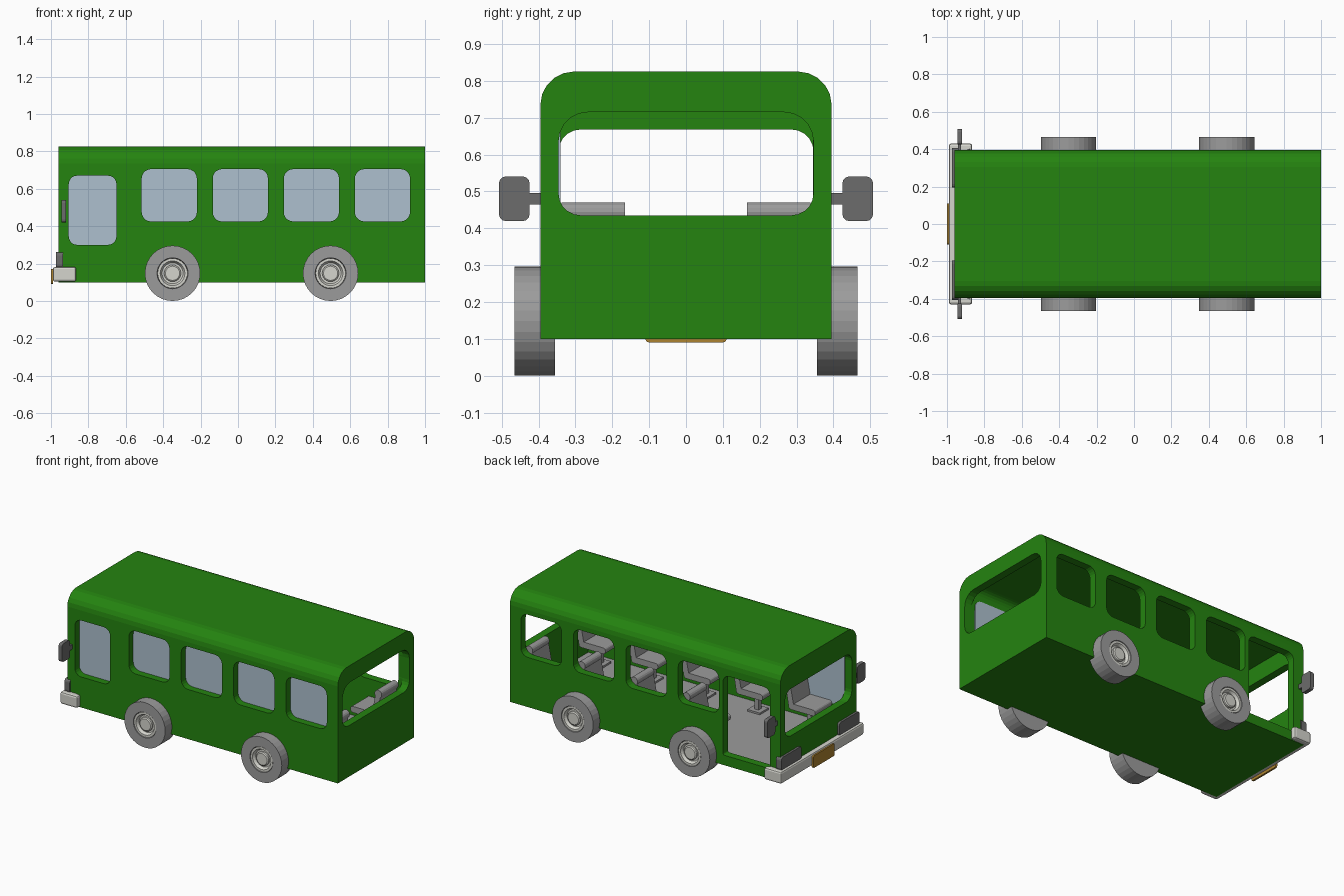
import bpy, bmesh, math
from mathutils import Vector

if "Cube" in bpy.data.objects:
    bpy.data.objects.remove(bpy.data.objects["Cube"])


def material(name, rgb):
    m = bpy.data.materials.new(name)
    m.diffuse_color = (*rgb, 1)
    m.use_nodes = True
    m.node_tree.nodes["Principled BSDF"].inputs["Base Color"].default_value = m.diffuse_color
    return m


GREEN = material("body green", (0.018, 0.23, 0.005))
GLASS = material("pale blue glass", (0.42, 0.53, 0.62))
GREY = material("mid grey", (0.33, 0.33, 0.33))
DARK = material("dark grey", (0.15, 0.15, 0.15))
WHITE = material("off white", (0.66, 0.66, 0.61))
AMBER = material("plate amber", (0.42, 0.23, 0.03))


def rounded(a0, a1, b0, b1, r_low, r_top=None, seg=5):
    """Rounded rectangle outline with separate lower and upper radii."""
    r_top = r_low if r_top is None else r_top
    pts = []
    for a, b, r, start, sa, sb in ((a1, b1, r_top, 0, -1, -1), (a0, b1, r_top, 90, 1, -1),
                                   (a0, b0, r_low, 180, 1, 1), (a1, b0, r_low, 270, -1, 1)):
        for i in range(seg + 1 if r else 1):
            t = math.radians(start + 90 * i / seg)
            pts.append((a + sa * r + r * math.cos(t), b + sb * r + r * math.sin(t)))
    return pts


def prism(name, outline, axis, lo, hi, mat, bevel=0):
    """Extrude a 2D outline along the x, y or z axis."""
    place = {"x": lambda a, b, c: (c, a, b), "y": lambda a, b, c: (a, c, b),
             "z": lambda a, b, c: (a, b, c)}[axis]
    bm = bmesh.new()
    ends = [[bm.verts.new(place(a, b, c)) for a, b in outline] for c in (lo, hi)]
    bm.faces.new(ends[0])
    bm.faces.new(ends[1])
    n = len(outline)
    for i in range(n):
        j = (i + 1) % n
        bm.faces.new((ends[0][i], ends[0][j], ends[1][j], ends[1][i]))
    if bevel:
        bmesh.ops.bevel(bm, geom=bm.edges[:], offset=bevel, segments=2, affect='EDGES', profile=0.5)
    return finish(name, bm, mat)


def finish(name, bm, mat):
    bmesh.ops.recalc_face_normals(bm, faces=bm.faces[:])
    me = bpy.data.meshes.new(name)
    bm.to_mesh(me)
    bm.free()
    me.materials.append(mat)
    ob = bpy.data.objects.new(name, me)
    bpy.context.collection.objects.link(ob)
    return ob


def box(name, x0, x1, y0, y1, z0, z1, mat, bevel=0):
    return prism(name, [(x0, y0), (x1, y0), (x1, y1), (x0, y1)], "z", z0, z1, mat, bevel)


def lathe(name, profile, centre, side, mat, seg=32):
    """Spin (radius, y) points round the wheel axle."""
    bm = bmesh.new()
    rings = []
    for r, y in profile:
        rings.append([bm.verts.new((centre[0] + r * math.cos(2 * math.pi * i / seg), side * y,
                                    centre[1] + r * math.sin(2 * math.pi * i / seg)))
                      for i in range(seg)])
    for p, q in zip(rings, rings[1:]):
        for i in range(seg):
            j = (i + 1) % seg
            bm.faces.new((p[i], p[j], q[j], q[i]))
    bm.faces.new(rings[0])
    bm.faces.new(rings[-1])
    return finish(name, bm, mat)


# Body shell: rounded-roof prism, hollowed, with window and door openings
body = prism("body", rounded(-0.395, 0.395, 0.10, 0.825, 0, 0.09), "x", -0.96, 1.0, GREEN)
cutters = [prism("cavity_cutter", rounded(-0.345, 0.345, 0.15, 0.78, 0, 0.05), "x", -0.91, 0.95, GREEN)]
side_windows = [(-0.515 + 0.38 * i, -0.22 + 0.38 * i, 0.425, 0.705) for i in range(4)]
driver_window = (-0.905, -0.65, 0.30, 0.67)
for w in side_windows:
    for lo, hi in ((-0.5, -0.3), (0.3, 0.5)):
        cutters.append(prism("window_cutter", rounded(*w, 0.05), "y", lo, hi, GREEN))
cutters.append(prism("driver_window_cutter", rounded(*driver_window, 0.045), "y", -0.5, -0.3, GREEN))
cutters.append(prism("door_cutter", rounded(-0.885, -0.545, 0.165, 0.69, 0.012, 0.045), "y", 0.3, 0.5, GREEN))
cutters.append(prism("windshield_cutter", rounded(-0.346, 0.346, 0.36, 0.668, 0.06), "x", -1.1, -0.88, GREEN))
cutters.append(prism("rear_window_cutter", rounded(-0.346, 0.346, 0.435, 0.715, 0.06, 0.08), "x", 0.92, 1.1, GREEN))
for c in cutters:
    mod = body.modifiers.new(c.name, 'BOOLEAN')
    mod.operation, mod.solver, mod.object = 'DIFFERENCE', 'EXACT', c
shell = bpy.data.meshes.new_from_object(body.evaluated_get(bpy.context.evaluated_depsgraph_get()))
body.modifiers.clear()
body.data = shell
for c in cutters:
    bpy.data.objects.remove(c)

# Grey floor inside
box("floor", -0.909, 0.949, -0.344, 0.344, 0.149, 0.156, GREY)

# Glass on the front-facing side
for x0, x1, z0, z1 in side_windows + [driver_window]:
    prism("window_glass", rounded(x0 - 0.004, x1 + 0.004, z0 - 0.004, z1 + 0.004, 0.05),
          "y", -0.349, -0.341, GLASS)


# Seats: cushion, leaning back with a rolled top, pedestal leg
def seat(x, side):
    y0, y1 = sorted((side * 0.165, side * 0.338))
    mid = (y0 + y1) / 2
    prism("seat_cushion", rounded(x - 0.20, x - 0.01, 0.275, 0.315, 0.015, seg=3), "y", y0, y1, GREY)
    prism("seat_back", [(x - 0.05, 0.28), (x - 0.01, 0.28), (x + 0.018, 0.445), (x - 0.018, 0.445)],
          "y", y0, y1, GREY)
    prism("seat_top_roll", rounded(x - 0.026, x + 0.026, 0.418, 0.47, 0.0255, seg=4), "y", y0, y1, GREY)
    box("seat_leg", x - 0.12, x - 0.09, mid - 0.015, mid + 0.015, 0.155, 0.28, GREY)
    box("seat_foot", x - 0.15, x - 0.06, mid - 0.045, mid + 0.045, 0.155, 0.168, GREY)


for i in range(4):
    for s in (-1, 1):
        seat(-0.24 + 0.38 * i, s)
seat(-0.62, -1)  # driver

# Wheels: tyre with recessed centre, rim and hub cap
for x in (-0.35, 0.495):
    for s in (-1, 1):
        c = (x, 0.148)
        lathe("tyre", [(0.148, 0.355), (0.148, 0.465), (0.083, 0.465), (0.078, 0.44)], c, s, GREY)
        lathe("rim", [(0.08, 0.43), (0.08, 0.462), (0.066, 0.462), (0.056, 0.444)], c, s, WHITE)
        lathe("hub_cap", [(0.045, 0.43), (0.045, 0.455), (0.038, 0.46)], c, s, WHITE, 24)

# Bumper wrapping round the front corners
prism("bumper", [(-0.865, -0.43), (-0.865, -0.39), (-0.955, -0.39), (-0.955, 0.39),
                 (-0.865, 0.39), (-0.865, 0.43), (-0.99, 0.43), (-0.99, -0.43)],
      "z", 0.103, 0.182, WHITE, 0.012)

# Number plate
prism("number_plate", rounded(-0.11, 0.11, 0.09, 0.17, 0.01, seg=3), "x", -1.0, -0.988, AMBER)

# Headlights and mirrors on both sides
for s in (-1, 1):
    a, b = sorted((s * 0.195, s * 0.405))
    prism("headlight", rounded(a, b, 0.175, 0.262, 0.018, seg=3), "x", -0.974, -0.936, DARK)
    a, b = sorted((s * 0.425, s * 0.507))
    prism("mirror", rounded(a, b, 0.42, 0.54, 0.016, seg=3), "x", -0.945, -0.92, DARK)
    a, b = sorted((s * 0.38, s * 0.43))
    box("mirror_arm", -0.941, -0.924, a, b, 0.465, 0.495, DARK)
